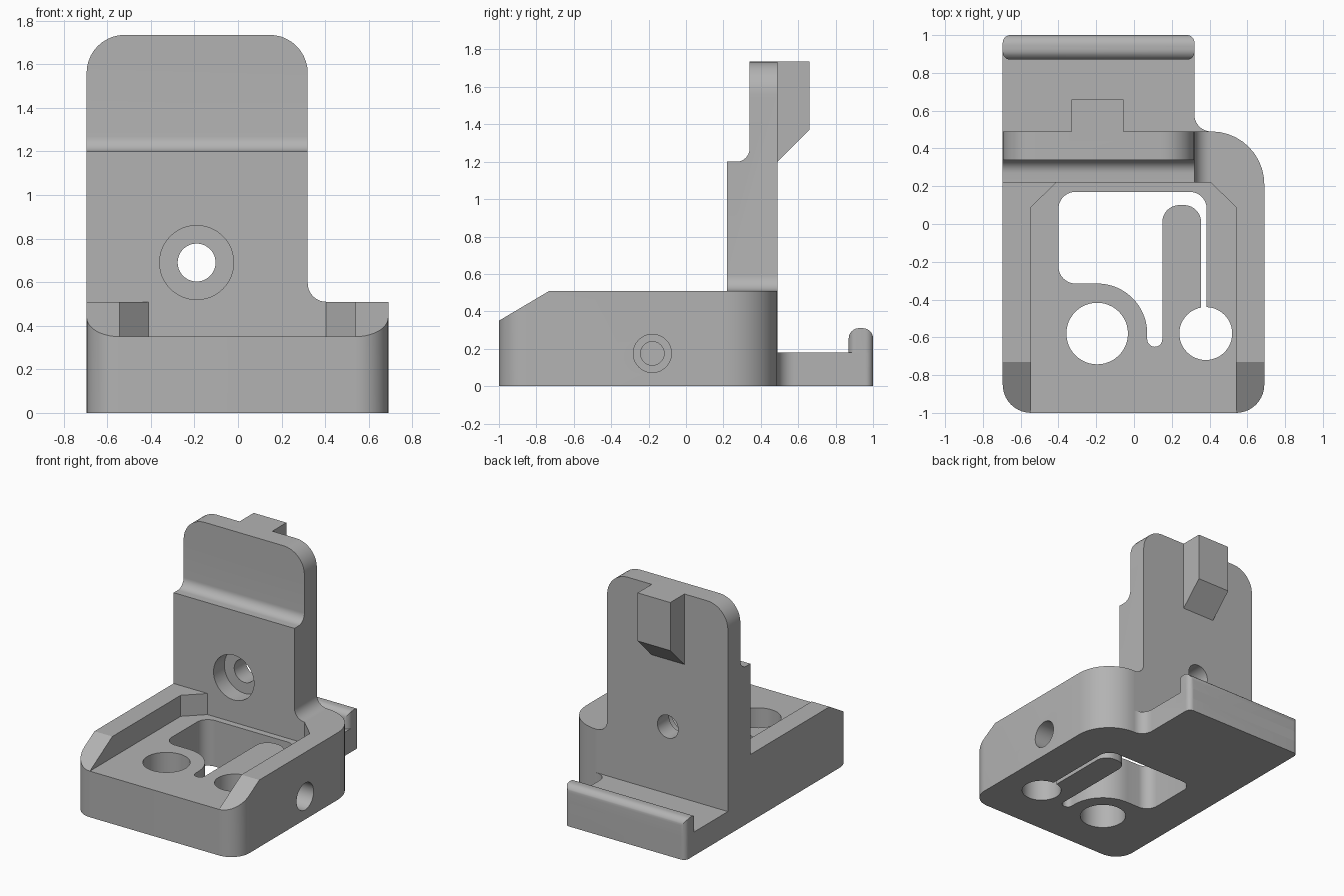
import bpy, bmesh, math
from mathutils import Vector

if "Cube" in bpy.data.objects:
    bpy.data.objects.remove(bpy.data.objects["Cube"])

grey = bpy.data.materials.new("matte grey")
grey.use_nodes = True
colour = (0.45, 0.45, 0.45, 1)
grey.diffuse_color = colour
grey.node_tree.nodes["Principled BSDF"].inputs["Base Color"].default_value = colour

LEFT, RIGHT, WALL_R = -0.695, 0.69, 0.32
WALL_F, WALL_B = 0.22, 0.49
FLOOR, RIM, TOP = 0.35, 0.51, 1.735


def outline(corners, steps=10):
    """Closed 2D outline; a third number in a corner is its fillet radius."""
    pts = []
    n = len(corners)
    for i, c in enumerate(corners):
        p = Vector(c[:2])
        if len(c) == 2:
            pts.append(p)
            continue
        r = c[2]
        u = (Vector(corners[i - 1][:2]) - p).normalized()
        v = (Vector(corners[(i + 1) % n][:2]) - p).normalized()
        half = u.angle(v) / 2
        centre = p + (u + v).normalized() * (r / math.sin(half))
        a = p + u * (r / math.tan(half)) - centre
        b = p + v * (r / math.tan(half)) - centre
        sweep = a.angle_signed(b)
        start = math.atan2(a.y, a.x)
        for k in range(steps + 1):
            t = start - sweep * k / steps
            pts.append(centre + Vector((math.cos(t), math.sin(t))) * r)
    return pts


def arc(x, y, r, a0=0, a1=360, steps=48, closed=True):
    count = steps if closed else steps + 1
    angles = [math.radians(a0 + (a1 - a0) * k / steps) for k in range(count)]
    return [Vector((x + r * math.cos(t), y + r * math.sin(t))) for t in angles]


def prism(name, pts, axis, lo, hi):
    """Extrude a 2D outline along an axis."""
    place = {"x": lambda p, h: (h, p[0], p[1]),
             "y": lambda p, h: (p[0], h, p[1]),
             "z": lambda p, h: (p[0], p[1], h)}[axis]
    bm = bmesh.new()
    low = [bm.verts.new(place(p, lo)) for p in pts]
    high = [bm.verts.new(place(p, hi)) for p in pts]
    bm.faces.new(low)
    bm.faces.new(high)
    for i in range(len(pts)):
        j = (i + 1) % len(pts)
        bm.faces.new((low[i], low[j], high[j], high[i]))
    bmesh.ops.recalc_face_normals(bm, faces=bm.faces)
    mesh = bpy.data.meshes.new(name)
    bm.to_mesh(mesh)
    bm.free()
    mesh.materials.append(grey)
    ob = bpy.data.objects.new(name, mesh)
    bpy.context.collection.objects.link(ob)
    return ob


def combine(target, tool, operation="DIFFERENCE"):
    mod = target.modifiers.new("join", "BOOLEAN")
    mod.operation, mod.object, mod.solver = operation, tool, "EXACT"
    bpy.context.view_layer.objects.active = target
    bpy.ops.object.modifier_apply(modifier=mod.name)
    bpy.data.objects.remove(tool)


# Base block with rounded corners
body = prism("clamp_body", outline([
    (LEFT, -1, 0.15), (RIGHT, -1, 0.15), (RIGHT, WALL_B, 0.28), (LEFT, WALL_B)]),
    "z", 0, RIM)

# Open tray between the two side rails
combine(body, prism("tray_cut", [
    (-0.545, -1.2), (0.54, -1.2), (0.54, 0.09), (0.405, WALL_F),
    (-0.41, WALL_F), (-0.545, 0.09)], "z", FLOOR, 0.8))

# Sloped front ends of the rails
combine(body, prism("rail_slope_cut", [
    (-1.27, 0.19), (-0.73, RIM), (-0.73, 0.8), (-1.27, 0.8)], "x", -1, 1))

# Upright wall, stepped thinner at the top
wall = prism("wall", outline([
    (LEFT, 0.4), (0.408, 0.4), (0.408, RIM), (WALL_R, RIM, 0.085),
    (WALL_R, TOP, 0.175), (LEFT, TOP, 0.175)]), "y", WALL_F, WALL_B)
combine(wall, prism("step_cut", outline([
    (0.1, 1.2), (0.34, 1.2, 0.07), (0.34, 1.9), (0.1, 1.9)]), "x", -1, 1))
combine(wall, prism("wall_hole", arc(-0.19, 0.69, 0.087), "y", 0, 0.7))
combine(wall, prism("wall_counterbore", arc(-0.19, 0.69, 0.17), "y", 0, 0.35))
combine(body, wall, "UNION")

# Hook behind the top of the wall
combine(body, prism("hook", [
    (0.45, 1.16), (0.66, 1.37), (0.66, TOP), (0.45, TOP)], "x", -0.33, -0.055), "UNION")

# Rear ledge with a rounded lip
combine(body, prism("ledge", outline([
    (LEFT, 0.3), (0.409, 0.3), (0.409, WALL_B), (WALL_R, WALL_B, 0.088),
    (WALL_R, 1, 0.04), (LEFT, 1, 0.04)]), "z", 0, 0.18), "UNION")
lip = prism("lip", outline([
    (0.87, 0.1), (1, 0.1), (1, 0.31, 0.055), (0.87, 0.31, 0.055)]), "x", LEFT, WALL_R)
combine(lip, prism("lip_ends", outline([
    (LEFT, 0.87, 0.04), (WALL_R, 0.87, 0.04), (WALL_R, 1, 0.04), (LEFT, 1, 0.04)]),
    "z", 0, 0.5), "INTERSECT")
combine(body, lip, "UNION")

# Floor window wrapping round the boss and the flexible arm
window = outline([(0.385, -0.5), (0.385, 0.17, 0.09), (-0.4, 0.17, 0.09),
                  (-0.4, -0.315, 0.09), (-0.2, -0.315)])
window += arc(-0.195, -0.58, 0.265, 88, 0, 16, False)
window += arc(0.11, -0.61, 0.04, 180, 360, 10, False)
window += outline([(0.15, -0.5), (0.15, 0.1, 0.09), (0.355, 0.1, 0.09), (0.355, -0.5)])[1:]
combine(body, prism("window_cut", window, "z", -0.2, 0.45))

# Round floor holes
for x, r in ((-0.195, 0.163), (0.38, 0.14)):
    combine(body, prism("floor_hole", arc(x, -0.58, r), "z", -0.2, 0.6))

# Side screw hole, wide through the rail and narrow through the arm
combine(body, prism("side_counterbore", arc(-0.18, 0.175, 0.102), "x", 0.37, 0.9))
combine(body, prism("side_hole", arc(-0.18, 0.175, 0.063), "x", 0.1, 0.5))

# Smooth curves, sharp edges
bpy.ops.object.select_all(action="DESELECT")
body.select_set(True)
bpy.context.view_layer.objects.active = body
bpy.ops.object.shade_smooth_by_angle(angle=math.radians(30))
